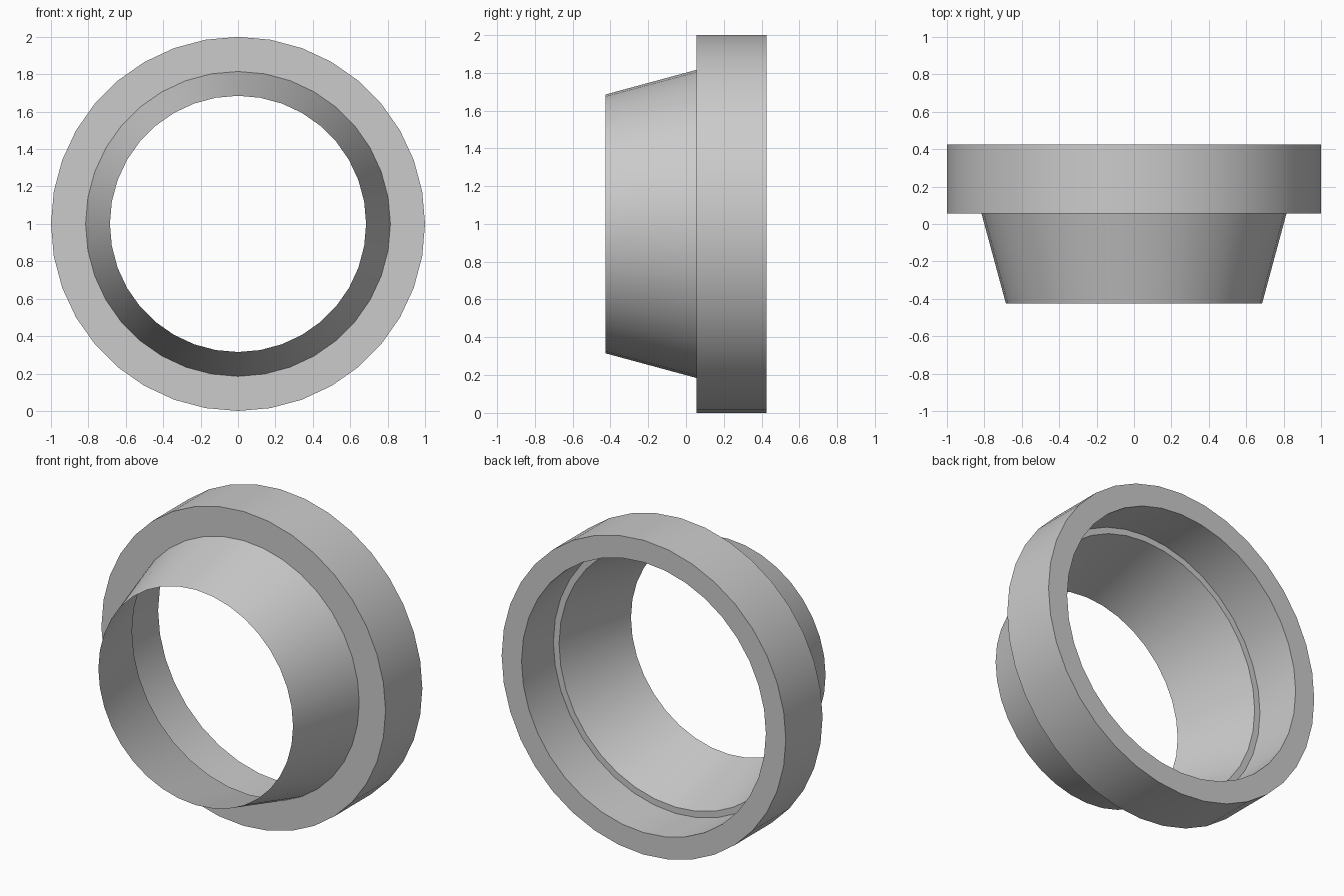
import bpy
import bmesh
from math import cos, sin, tau, radians

cube = bpy.data.objects.get("Cube")
if cube:
    bpy.data.objects.remove(cube)

SIDES = 36

grey = bpy.data.materials.new("plain grey")
grey.use_nodes = True
grey.diffuse_color = (0.6, 0.6, 0.6, 1)
grey.node_tree.nodes["Principled BSDF"].inputs["Base Color"].default_value = grey.diffuse_color

# Closed wall section as (radius, y): knife-edged tapered spout, stepped collar
profile = [
    (0.685, -0.425), (0.815, 0.055),              # tapered outside
    (1.0, 0.055), (1.0, 0.425),                   # collar outside
    (0.86, 0.425), (0.86, 0.105), (0.82, 0.105),  # socket and ledge
]


def lathe(name, section, material):
    """Revolve a closed section about the y axis through z = 1."""
    bm = bmesh.new()
    rings = [[bm.verts.new((r * cos(tau * i / SIDES), y, 1 + r * sin(tau * i / SIDES)))
              for i in range(SIDES)] for r, y in section]
    for a, b in zip(rings, rings[1:] + rings[:1]):
        for i in range(SIDES):
            j = (i + 1) % SIDES
            bm.faces.new((a[i], a[j], b[j], b[i]))
    bmesh.ops.recalc_face_normals(bm, faces=bm.faces)
    mesh = bpy.data.meshes.new(name)
    bm.to_mesh(mesh)
    bm.free()
    mesh.materials.append(material)
    obj = bpy.data.objects.new(name, mesh)
    bpy.context.collection.objects.link(obj)
    return obj


adapter = lathe("stepped_collar_ring", profile, grey)

# Smooth round walls, sharp rims
bpy.ops.object.select_all(action="DESELECT")
adapter.select_set(True)
bpy.context.view_layer.objects.active = adapter
bpy.ops.object.shade_smooth_by_angle(angle=radians(30))
